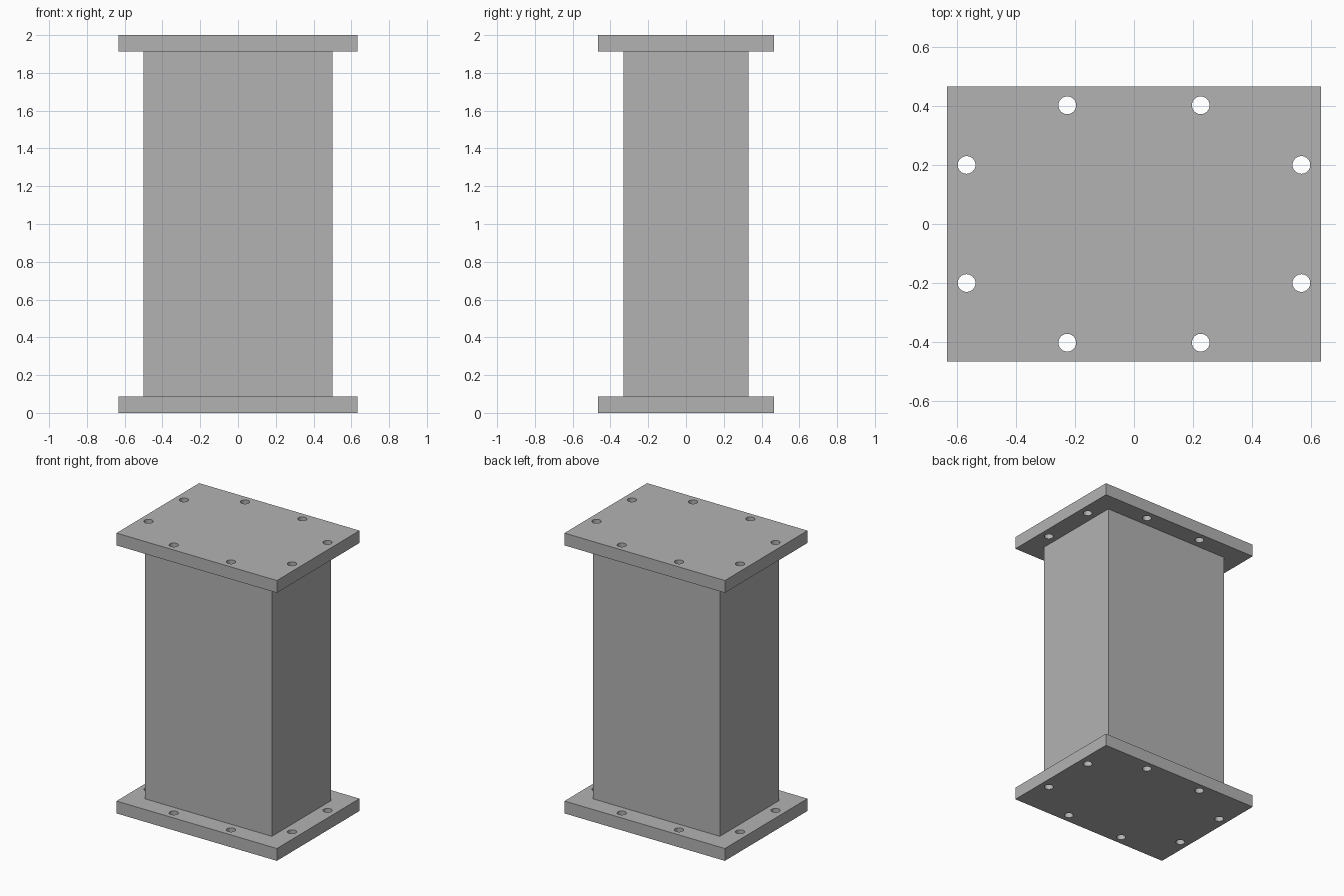
import bpy
import bmesh
from math import cos, sin, tau
from mathutils import Vector

default = bpy.data.objects.get("Cube")
if default:
    bpy.data.objects.remove(default, do_unlink=True)

HEIGHT, THICK = 2.0, 0.088
PLATE_X, PLATE_Y = 0.633, 0.466      # half sizes
COLUMN_X, COLUMN_Y = 0.5, 0.332
HOLE_RADIUS, HOLE_SIDES = 0.03, 32

grey = bpy.data.materials.new("plain_grey")
grey.use_nodes = True
colour = (0.45, 0.45, 0.45, 1)
grey.diffuse_color = colour
grey.node_tree.nodes["Principled BSDF"].inputs["Base Color"].default_value = colour


def add_object(name, bm, z):
    bmesh.ops.recalc_face_normals(bm, faces=bm.faces)
    mesh = bpy.data.meshes.new(name)
    bm.to_mesh(mesh)
    bm.free()
    mesh.materials.append(grey)
    obj = bpy.data.objects.new(name, mesh)
    obj.location.z = z
    bpy.context.collection.objects.link(obj)
    return obj


def rectangle(hx, hy):
    return [(-hx, -hy), (hx, -hy), (hx, hy), (-hx, hy)]


def circle(cx, cy):
    angles = [tau * i / HOLE_SIDES for i in range(HOLE_SIDES)]
    return [(cx + HOLE_RADIUS * cos(a), cy + HOLE_RADIUS * sin(a)) for a in angles]


def prism(name, loops, z, height):
    """Fill an outline (with optional holes) and extrude it upward."""
    bm = bmesh.new()
    for loop in loops:
        verts = [bm.verts.new((x, y, 0)) for x, y in loop]
        for a, b in zip(verts, verts[1:] + verts[:1]):
            bm.edges.new((a, b))
    bmesh.ops.triangle_fill(bm, edges=bm.edges[:], use_beauty=True, normal=Vector((0, 0, 1)))
    top = bmesh.ops.extrude_face_region(bm, geom=bm.faces[:], use_keep_orig=True)["geom"]
    moved = [v for v in top if isinstance(v, bmesh.types.BMVert)]
    bmesh.ops.translate(bm, verts=moved, vec=(0, 0, height))
    # Smooth only the hole walls
    for f in bm.faces:
        c = f.calc_center_median()
        inside = abs(c.x) < PLATE_X - 0.01 and abs(c.y) < PLATE_Y - 0.01
        f.normal_update()
        f.smooth = len(loops) > 1 and inside and abs(f.normal.z) < 0.5
    for e in bm.edges:
        e.smooth = all(f.smooth for f in e.link_faces)
    return add_object(name, bm, z)


# Two bolt holes along every side of each flange
holes = [circle(sx * x, sy * y)
         for x, y in ((0.226, 0.402), (0.567, 0.2))
         for sx in (-1, 1) for sy in (-1, 1)]
flange = [rectangle(PLATE_X, PLATE_Y)] + holes

prism("bottom_flange", flange, 0, THICK)
prism("top_flange", flange, HEIGHT - THICK, THICK)

# Column between the flanges
prism("column", [rectangle(COLUMN_X, COLUMN_Y)], THICK, HEIGHT - 2 * THICK)
